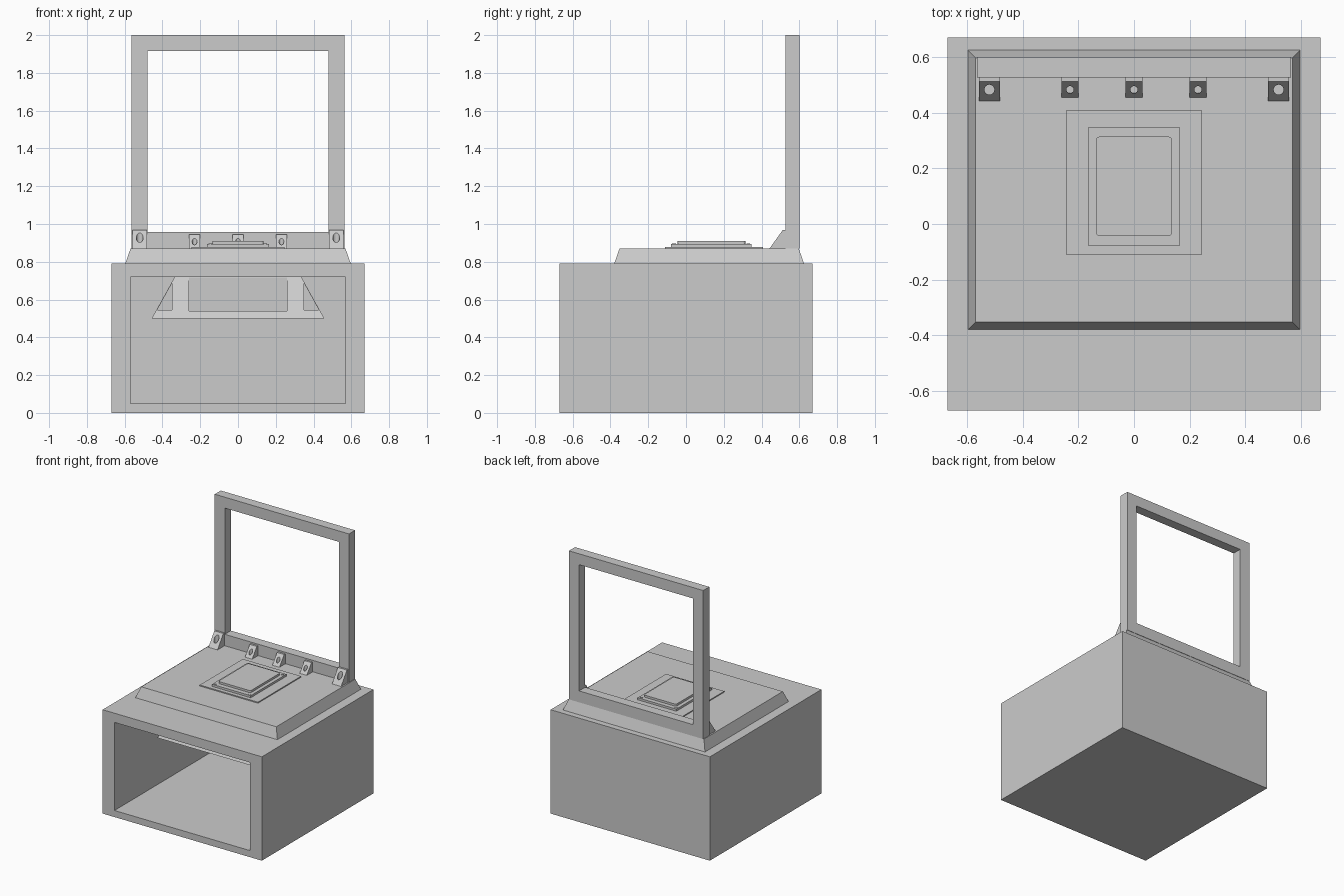
import bpy
import bmesh

if "Cube" in bpy.data.objects:
    bpy.data.objects.remove(bpy.data.objects["Cube"], do_unlink=True)

grey = bpy.data.materials.new("plain grey")
grey.use_nodes = True
grey.diffuse_color = (0.6, 0.6, 0.6, 1)
grey.node_tree.nodes["Principled BSDF"].inputs["Base Color"].default_value = (0.6, 0.6, 0.6, 1)


def finish(name, bm):
    bmesh.ops.recalc_face_normals(bm, faces=bm.faces)
    mesh = bpy.data.meshes.new(name)
    bm.to_mesh(mesh)
    bm.free()
    mesh.materials.append(grey)
    obj = bpy.data.objects.new(name, mesh)
    bpy.context.collection.objects.link(obj)
    return obj


def box(name, x, y, z, taper=0.0):
    """Box from (low, high) ranges; taper draws the top edges inward."""
    bm = bmesh.new()
    bmesh.ops.create_cube(bm, size=1)
    for v in bm.verts:
        inset = taper if v.co.z > 0 else 0
        v.co = [r[1] - i if c > 0 else r[0] + i
                for c, r, i in zip(v.co, (x, y, z), (inset, inset, 0))]
    return finish(name, bm)


def prism(name, points, axis, low, high):
    """Extrude a 2D outline along x (points are y, z) or y (points are x, z)."""
    bm = bmesh.new()
    place = (lambda p: (low, p[0], p[1])) if axis == "x" else (lambda p: (p[0], low, p[1]))
    face = bm.faces.new([bm.verts.new(place(p)) for p in points])
    out = bmesh.ops.extrude_face_region(bm, geom=[face])
    move = (high - low, 0, 0) if axis == "x" else (0, high - low, 0)
    bmesh.ops.translate(bm, vec=move, verts=[e for e in out["geom"] if isinstance(e, bmesh.types.BMVert)])
    return finish(name, bm)


def cylinder(name, x, y, low, high, radius):
    bm = bmesh.new()
    bmesh.ops.create_cone(bm, cap_ends=True, segments=24, radius1=radius, radius2=radius, depth=high - low)
    bmesh.ops.translate(bm, vec=(x, y, (low + high) / 2), verts=bm.verts)
    return finish(name, bm)


def cut(obj, cutter):
    """Subtract the cutter, bake the result and drop the cutter."""
    cutter.hide_render = True
    mod = obj.modifiers.new("cut", "BOOLEAN")
    mod.operation = "DIFFERENCE"
    mod.solver = "EXACT"
    mod.object = cutter
    graph = bpy.context.evaluated_depsgraph_get()
    mesh = bpy.data.meshes.new_from_object(obj.evaluated_get(graph))
    obj.modifiers.clear()
    obj.data = mesh
    bpy.data.objects.remove(cutter, do_unlink=True)


# Cabinet with an open front
cabinet = box("cabinet", (-0.67, 0.67), (-0.67, 0.67), (0, 0.79))
cut(cabinet, box("cavity_cutter", (-0.57, 0.57), (-0.8, 0.57), (0.05, 0.72)))

# Tapered housing under the cabinet ceiling, with front recesses
housing = box("inner_housing", (-0.457, 0.457), (-0.32, 0.56), (0.5, 0.72), 0.122)
cut(housing, box("slot_cutter", (-0.26, 0.26), (-0.5, -0.2), (0.54, 0.8)))
for side in (-1, 1):
    corner = [(side * 0.35, 0.545), (side * 0.428, 0.545), (side * 0.35, 0.686)]
    cut(housing, prism("corner_cutter", corner, "y", -0.5, -0.2))

# Bevelled top platform
box("platform", (-0.597, 0.597), (-0.38, 0.625), (0.79, 0.87), 0.028)

# Upright open frame
frame = box("upright_frame", (-0.565, 0.565), (0.527, 0.6), (0.87, 2.0))
cut(frame, box("frame_cutter", (-0.48, 0.48), (0.4, 0.8), (0.957, 1.917)))


# Drilled wedge brackets along the foot of the frame
def bracket(name, x, half, front, top, radius):
    outline = [(front, 0.87), (0.528, 0.87), (0.528, top), (0.512, top)]
    obj = prism(name, outline, "x", x - half, x + half)
    cut(obj, cylinder("hole_cutter", x, 0.483, 0.872, 1.1, radius))


for side, label in ((-1, "right"), (1, "left")):
    bracket(label + "_large_bracket", side * 0.52, 0.038, 0.442, 0.968, 0.018)
    bracket(label + "_small_bracket", side * 0.23, 0.03, 0.455, 0.945, 0.013)
bracket("middle_small_bracket", 0, 0.03, 0.455, 0.945, 0.013)

# Stepped panel with corner screws
box("panel_base", (-0.245, 0.245), (-0.11, 0.408), (0.87, 0.878))
box("panel_step", (-0.163, 0.163), (-0.08, 0.348), (0.878, 0.894))
top_plate = box("panel_top", (-0.136, 0.136), (-0.044, 0.314), (0.894, 0.91))
bm = bmesh.new()
bm.from_mesh(top_plate.data)
upright = [e for e in bm.edges if abs(e.verts[0].co.z - e.verts[1].co.z) > 0.01]
bmesh.ops.bevel(bm, geom=upright, offset=0.012, segments=3, profile=0.5, affect="EDGES")
bm.to_mesh(top_plate.data)
bm.free()
for x in (-0.146, 0.143):
    for y in (-0.063, 0.329):
        cylinder("panel_screw", x, y, 0.894, 0.897, 0.01)
